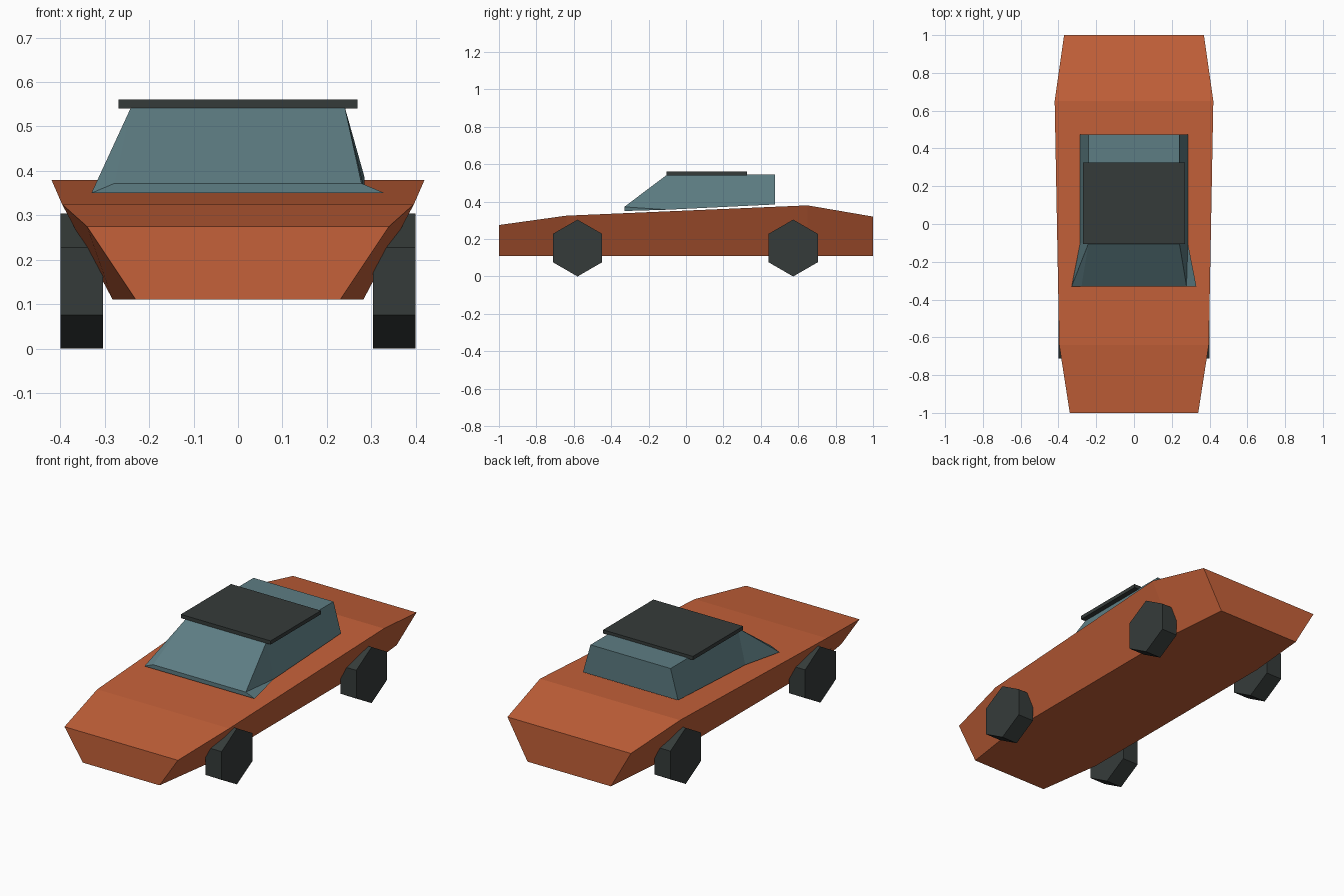
import bpy, bmesh, math
from mathutils import Matrix

cube = bpy.data.objects.get("Cube")
if cube:
    bpy.data.objects.remove(cube, do_unlink=True)


def material(name, color):
    mat = bpy.data.materials.new(name)
    mat.use_nodes = True
    mat.diffuse_color = (*color, 1)
    bsdf = next(n for n in mat.node_tree.nodes if n.type == 'BSDF_PRINCIPLED')
    bsdf.inputs["Base Color"].default_value = (*color, 1)
    return mat


orange = material("burnt_orange_paint", (0.56, 0.12, 0.041))
glass = material("teal_glass", (0.11, 0.205, 0.228))
charcoal = material("charcoal", (0.036, 0.044, 0.042))


def finish(name, bm, mat):
    bmesh.ops.recalc_face_normals(bm, faces=bm.faces)
    mesh = bpy.data.meshes.new(name)
    bm.to_mesh(mesh)
    bm.free()
    mesh.materials.append(mat)
    obj = bpy.data.objects.new(name, mesh)
    bpy.context.collection.objects.link(obj)
    return obj


def loft(sections):
    """Closed loft through trapezoids: (y, bottom half width, bottom z, top half width, top z)."""
    bm = bmesh.new()
    rings = []
    for y, bw, bz, tw, tz in sections:
        corners = [(-bw, bz), (bw, bz), (tw, tz), (-tw, tz)]
        rings.append([bm.verts.new((x, y, z)) for x, z in corners])
    for a, b in zip(rings, rings[1:]):
        for i in range(4):
            j = (i + 1) % 4
            bm.faces.new((a[i], a[j], b[j], b[i]))
    bm.faces.new(rings[0])
    bm.faces.new(rings[-1])
    return bm, rings


def crease(a, b):
    """Split the face shared by two opposite corners."""
    face = (set(a.link_faces) & set(b.link_faces)).pop()
    bmesh.utils.face_split(face, a, b)


# Wedge-shaped body
bm, rings = loft([
    (-1.0, 0.23, 0.11, 0.34, 0.275),
    (-0.64, 0.282, 0.11, 0.396, 0.325),
    (0.65, 0.282, 0.11, 0.42, 0.38),
    (1.0, 0.25, 0.11, 0.37, 0.32),
])
finish("body", bm, orange)

# Cabin, with the sides folded differently beside the windshield
bm, (front, middle, back) = loft([
    (-0.33, 0.33, 0.35, 0.278, 0.372),
    (-0.10, 0.285, 0.357, 0.24, 0.545),
    (0.475, 0.285, 0.385, 0.24, 0.545),
])
crease(front[0], middle[3])
crease(front[2], middle[1])
finish("cabin", bm, glass)

# Flat roof panel
bm = bmesh.new()
bmesh.ops.create_cube(bm, size=1)
bmesh.ops.scale(bm, vec=(0.538, 0.43, 0.02), verts=bm.verts)
bmesh.ops.translate(bm, vec=(0, 0.11, 0.551), verts=bm.verts)
finish("roof_panel", bm, charcoal)

# Six-sided wheels standing on a corner
for end, y in (("front", -0.58), ("rear", 0.573)):
    for side, x in (("left", 0.352), ("right", -0.352)):
        bm = bmesh.new()
        bmesh.ops.create_cone(bm, cap_ends=True, segments=6,
                              radius1=0.152, radius2=0.152, depth=0.096)
        bmesh.ops.rotate(bm, matrix=Matrix.Rotation(math.pi / 2, 3, 'Y'), verts=bm.verts)
        # Turn until one corner points straight down
        low = min(bm.verts, key=lambda v: v.co.z).co
        turn = math.atan2(low.y, -low.z)
        bmesh.ops.rotate(bm, matrix=Matrix.Rotation(-turn, 3, 'X'), verts=bm.verts)
        bmesh.ops.translate(bm, vec=(x, y, 0.152), verts=bm.verts)
        finish(f"{end}_{side}_wheel", bm, charcoal)
